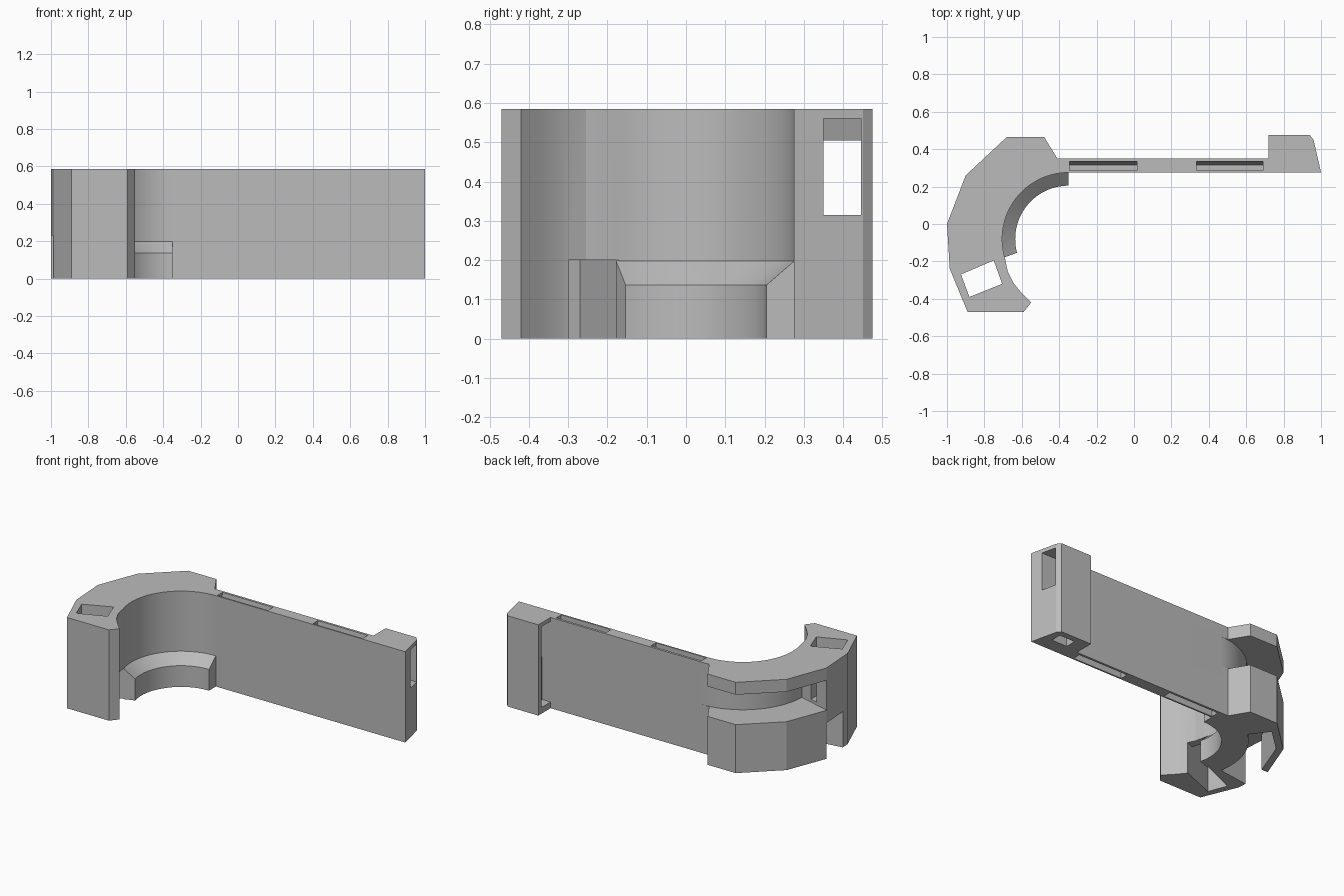
import bpy, bmesh, math

cube = bpy.data.objects.get("Cube")
if cube:
    bpy.data.objects.remove(cube, do_unlink=True)

HEIGHT = 0.585
CX, CY = -0.35, -0.08      # centre of the round cradle

grey = bpy.data.materials.new("plain_grey")
grey.use_nodes = True
GREY = (0.5, 0.5, 0.5, 1)
grey.diffuse_color = GREY
grey.node_tree.nodes["Principled BSDF"].inputs["Base Color"].default_value = GREY


def arc(radius, start, end, steps=28):
    angles = [math.radians(start + (end - start) * i / steps) for i in range(steps + 1)]
    return [(CX + radius * math.cos(a), CY + radius * math.sin(a)) for a in angles]


def finish(name, bm):
    bmesh.ops.recalc_face_normals(bm, faces=bm.faces)
    mesh = bpy.data.meshes.new(name)
    bm.to_mesh(mesh)
    bm.free()
    mesh.materials.append(grey)
    obj = bpy.data.objects.new(name, mesh)
    bpy.context.collection.objects.link(obj)
    return obj


def prism(name, outline, z0, z1):
    bm = bmesh.new()
    face = bm.faces.new([bm.verts.new((x, y, z0)) for x, y in outline])
    up = bmesh.ops.extrude_face_region(bm, geom=[face])["geom"]
    verts = [v for v in up if isinstance(v, bmesh.types.BMVert)]
    bmesh.ops.translate(bm, verts=verts, vec=(0, 0, z1 - z0))
    return finish(name, bm)


def box(name, x0, x1, y0, y1, z0, z1):
    return prism(name, [(x0, y0), (x1, y0), (x1, y1), (x0, y1)], z0, z1)


def loft(name, rings):
    # Closed solid through matching cross-sections
    bm = bmesh.new()
    rows = [[bm.verts.new(p) for p in ring] for ring in rings]
    n = len(rows[0])
    for a, b in zip(rows, rows[1:]):
        for i in range(n):
            bm.faces.new((a[i], a[(i + 1) % n], b[(i + 1) % n], b[i]))
    bm.faces.new(rows[0])
    bm.faces.new(rows[-1])
    return finish(name, bm)


def cut(target, cutter):
    cutter.hide_render = True
    mod = target.modifiers.new("cut", 'BOOLEAN')
    mod.operation, mod.solver, mod.object = 'DIFFERENCE', 'EXACT', cutter
    bpy.context.view_layer.objects.active = target
    bpy.ops.object.modifier_apply(modifier=mod.name)
    bpy.data.objects.remove(cutter, do_unlink=True)


# Body: faceted head, round cradle, flat arm and end block in one outline
outline = [(-1, 0), (-0.985, -0.24), (-0.89, -0.47), (-0.59, -0.47), (-0.55, -0.42),
           (-0.60, -0.37), (-0.645, -0.315), (-0.675, -0.255)]
outline += arc(0.355, 197, 90)
outline += [(1, 0.275), (0.96, 0.45), (0.94, 0.475), (0.72, 0.475), (0.72, 0.35),
            (-0.41, 0.35), (-0.48, 0.465), (-0.68, 0.465), (-0.9, 0.26)]
body = prism("bracket_body", outline, 0, HEIGHT)

# Groove around the outside of the head
groove = arc(0.43, 90, 178) + [(-1, -0.005), (-1.1, -0.005), (-1.1, 0.6), (CX, 0.6)]
cut(body, prism("groove_cutter", groove, 0.312, 0.505))

# Channel open below the head, leaving through the outer wall
channel = arc(0.44, 130, 190) + [(-1.1, -0.2), (-1.1, 0), (-0.955, 0),
                                 (-0.865, 0.235), (-0.72, 0.37)]
cut(body, prism("channel_cutter", channel, -0.1, 0.23))

# Slanted square shaft, its low opening to the cradle, and a slit to the groove
shaft = [(-0.925, -0.27), (-0.75, -0.195), (-0.705, -0.32), (-0.88, -0.39)]
cut(body, prism("shaft_cutter", shaft, -0.1, 0.7))
opening = [(-0.85, -0.238), (-0.60, -0.131), (-0.55, -0.258), (-0.80, -0.358)]
cut(body, prism("opening_cutter", opening, -0.1, 0.2))
cut(body, box("slit_cutter", -0.91, -0.86, -0.28, 0, 0.33, 0.49))

# Slots in the upper and lower edges of the arm, with sloping floors
for x0, x1 in ((-0.345, 0.015), (0.335, 0.69)):
    for edge, inward in ((HEIGHT, -1), (0, 1)):
        section = [(0.285, -0.05), (0.335, -0.05), (0.335, 0.005), (0.315, 0.09), (0.285, 0.09)]
        rings = [[(x, y, edge + inward * d) for y, d in section] for x in (x0, x1)]
        cut(body, loft("slot_cutter", rings))

# Hollow end block: window, side recess and hole underneath
cut(body, box("window_cutter", 0.6, 1.1, 0.35, 0.445, 0.315, 0.56))
cut(body, box("recess_cutter", 0.6, 0.78, 0.35, 0.445, 0.04, 0.56))
cut(body, box("hole_cutter", 0.81, 0.92, 0.365, 0.435, -0.1, 0.4))

# Chamfered ledge inside the cradle
inner, outer = arc(0.285, 90, 195), arc(0.358, 90, 196)
ledge = loft("cradle_ledge", [
    [(*a, 0), (*b, 0), (*b, 0.2), (*a, 0.137)] for a, b in zip(inner, outer)])

# Smooth round walls, crisp corners
for obj in (body, ledge):
    bpy.ops.object.select_all(action='DESELECT')
    obj.select_set(True)
    bpy.context.view_layer.objects.active = obj
    bpy.ops.object.shade_smooth_by_angle(angle=math.radians(14))
